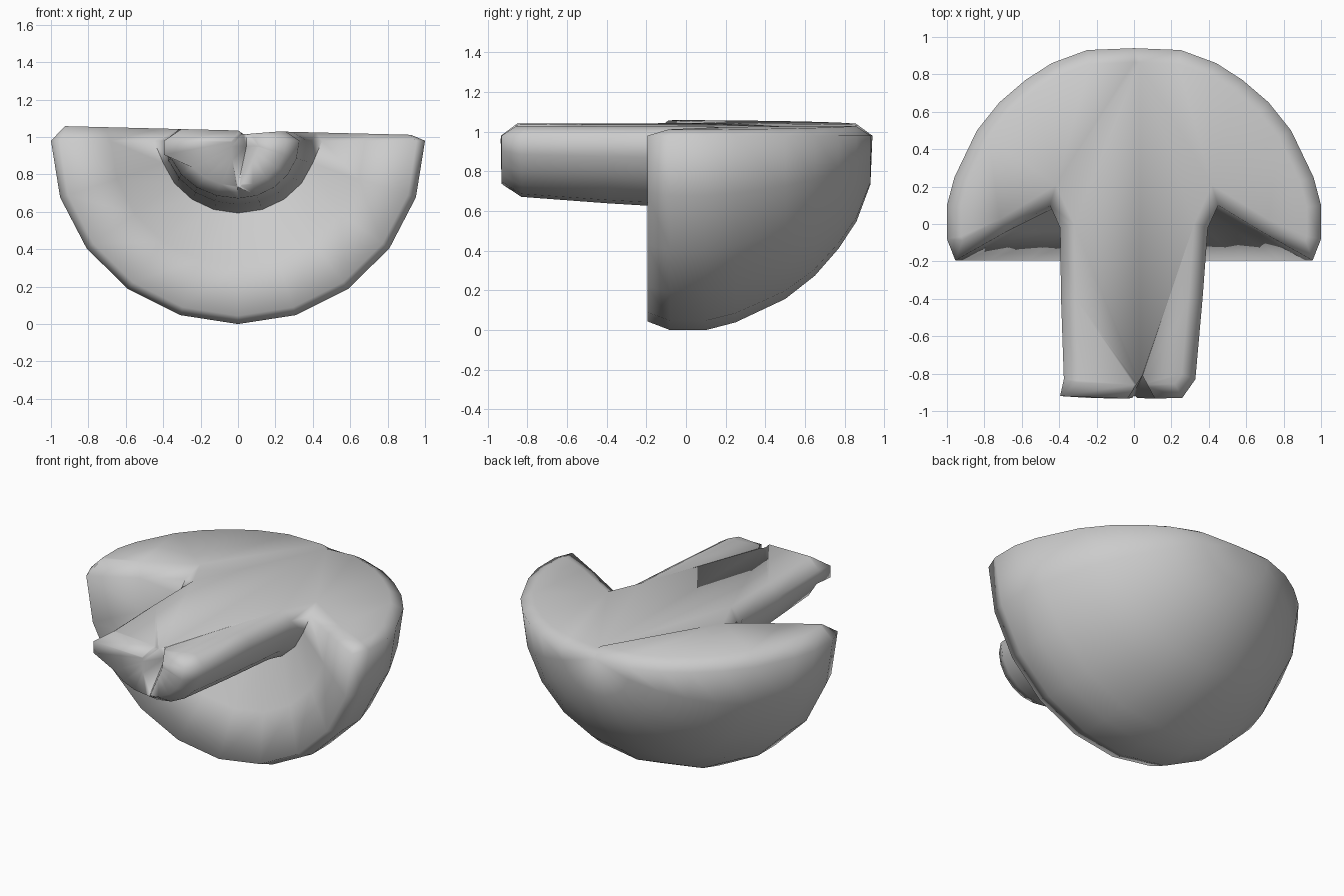
import bpy, bmesh, math

if "Cube" in bpy.data.objects:
    bpy.data.objects.remove(bpy.data.objects["Cube"])

SEG = 10         # sides around the half turn
ZC = 0.98

# radius / y outline from cap crown, over the rim, into the hollow, along the stem
profile = [(0, .94), (.25, .93), (.44, .86), (.58, .77), (.72, .65), (.84, .5), (.96, .25), (1.0, .1),
           (1.0, -.08), (.955, -.195), (.68, -.04), (.45, .1), (.395, -.02),
           (.39, -.4), (.375, -.83), (.30, -.93), (0, -.935)]
ROOT, STEM = 11, 13

bm = bmesh.new()
rows = []
for i, (r, y) in enumerate(profile):
    n = 1 if r == 0 else SEG + 1
    row = []
    for k in range(n):
        a = math.pi + math.pi * k / SEG
        rr = r
        if i == ROOT and 0 < k < SEG:
            rr = .42                      # the root fillet only flares at the top
        x, z = rr * math.cos(a), rr * math.sin(a)
        z *= .98 if i < ROOT else .92
        row.append(bm.verts.new((x, y, ZC + z)))
    rows.append(row)

# half-turned skin
for A, B in zip(rows, rows[1:]):
    for k in range(SEG):
        vs = []
        for v in (A[min(k, len(A) - 1)], A[min(k + 1, len(A) - 1)],
                  B[min(k + 1, len(B) - 1)], B[min(k, len(B) - 1)]):
            if v not in vs:
                vs.append(v)
        bm.faces.new(vs)

# the left upper corner of the stem end stays square, the right side tapers
for row in rows[STEM:STEM + 3]:
    for v in row:
        t = -v.co.y / .93
        if v.co.x > 0:
            v.co.x *= 1 - .14 * t
        v.co.z += (ZC - v.co.z) * .12 * t
for v in rows[STEM + 2][:2]:
    v.co.x = -.395
    v.co.y = -.92

# top cover with a soft bevelled border
loop = [r[0] for r in rows] + [r[-1] for r in reversed(rows[1:-1])]
lid = bm.faces.new(loop)
bmesh.ops.recalc_face_normals(bm, faces=bm.faces)
bmesh.ops.inset_region(bm, faces=[lid], thickness=.075, depth=0, use_even_offset=True)
for v in lid.verts:
    v.co.z = 1.035 - .025 * v.co.x

# shallow crease along the middle of the top
geom = [lid] + list(lid.edges) + list(lid.verts)
cut = bmesh.ops.bisect_plane(bm, geom=geom, plane_co=(.03, 0, 0), plane_no=(1, 0, 0))
for g in cut['geom_cut']:
    if isinstance(g, bmesh.types.BMVert):
        g.co.z = 1.015
bmesh.ops.triangulate(bm, faces=[f for f in bm.faces if len(f.verts) > 4])
bmesh.ops.recalc_face_normals(bm, faces=bm.faces)


def make(name, b):
    me = bpy.data.meshes.new(name)
    b.to_mesh(me)
    b.free()
    ob = bpy.data.objects.new(name, me)
    bpy.context.collection.objects.link(ob)
    return ob


body = make("half_mushroom", bm)

# V notch in the stem end, narrowing downwards
wb = bmesh.new()
for p in [(-.045, -.95, 1.2), (.12, -.95, 1.2), (.045, -.81, 1.2),
          (-.045, -.95, .95), (.12, -.95, .95), (.045, -.81, .95),
          (-.01, -.95, .72), (.02, -.95, .72), (.0, -.9, .74)]:
    wb.verts.new(p)
bmesh.ops.convex_hull(wb, input=wb.verts)
bmesh.ops.recalc_face_normals(wb, faces=wb.faces)
notch = make("notch_cutter", wb)
notch.hide_render = True

mod = body.modifiers.new("notch", 'BOOLEAN')
mod.object = notch
mod.operation = 'DIFFERENCE'
mod.solver = 'EXACT'
bpy.ops.object.select_all(action='DESELECT')
bpy.context.view_layer.objects.active = body
body.select_set(True)
bpy.ops.object.modifier_apply(modifier="notch")
bpy.data.objects.remove(notch)
bpy.ops.object.shade_smooth_by_angle(angle=math.radians(100))
